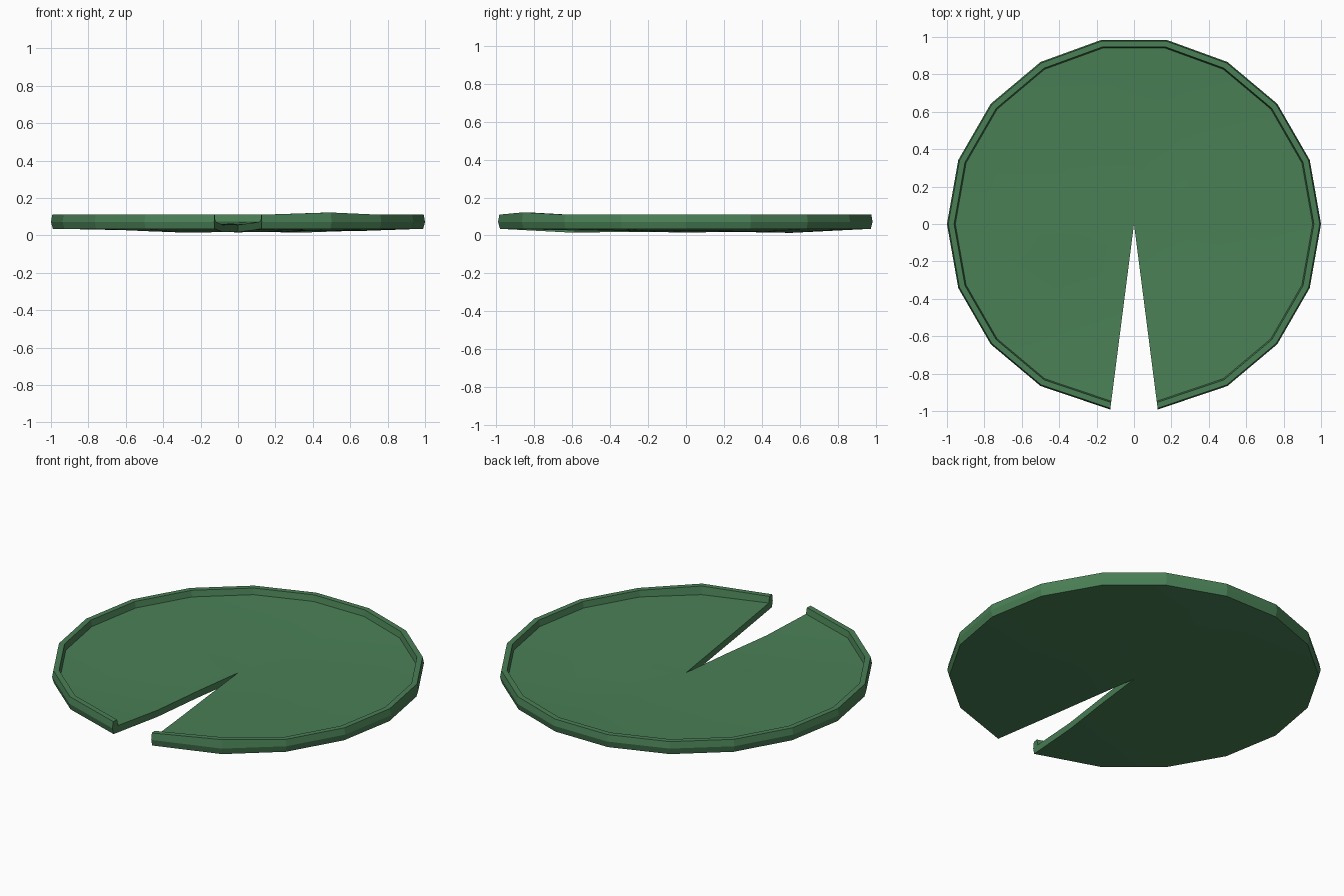
import bpy, bmesh, math

if "Cube" in bpy.data.objects:
    bpy.data.objects.remove(bpy.data.objects["Cube"])

green = bpy.data.materials.new("leaf green")
green.diffuse_color = (0.068, 0.215, 0.092, 1)
green.use_nodes = True
green.node_tree.nodes["Principled BSDF"].inputs["Base Color"].default_value = green.diffuse_color

# Spokes run from one side of the notch round to the other
ANGLES = [-82.7] + [-60 + 20 * i for i in range(16)] + [262.7]


def ripple(r, a):
    # gentle sag of the floor, deepest at the back right
    fade = max(0.0, 1 - abs(r - 0.6) / 0.38)
    t = math.radians(a)
    dip = 0.018 * math.exp(-((a - 60) / 25) ** 2)
    dip += 0.010 * math.exp(-((a - 255) / 30) ** 2)
    return -fade * (dip + 0.004 * math.cos(3 * t) + 0.003)


def rim_lift(a):
    return 0.012 if abs(a + 60) < 1 else 0.0


# Cross-section from underside centre, round the rim, to the top centre
# (radius, height, kind)
PROFILE = [(0.32, 0.023, "floor"), (0.64, 0.029, "floor"), (0.99, 0.035, "rim"),
           (1.0, 0.072, "rim"), (0.993, 0.11, "lip"), (0.962, 0.11, "lip"),
           (0.955, 0.074, "rim"), (0.64, 0.068, "floor"), (0.32, 0.062, "floor")]

bm = bmesh.new()
low = bm.verts.new((0, 0, 0.016))
high = bm.verts.new((0, 0, 0.056))
spokes = []
for a in ANGLES:
    t = math.radians(a)
    row = []
    for r, z, kind in PROFILE:
        if kind == "floor":
            z += ripple(r, a)
        elif kind == "lip":
            z += rim_lift(a)
        row.append(bm.verts.new((r * math.cos(t), r * math.sin(t), z)))
    spokes.append(row)

# Skin between neighbouring spokes
for s, n in zip(spokes, spokes[1:]):
    bm.faces.new((low, n[0], s[0]))
    bm.faces.new((high, s[-1], n[-1]))
    for k in range(len(s) - 1):
        bm.faces.new((s[k], n[k], n[k + 1], s[k + 1]))

# Cut walls of the notch, as strips joining underside to top
for s in (spokes[0], spokes[-1]):
    bm.faces.new((low, s[0], s[8], high))
    bm.faces.new((s[0], s[1], s[7], s[8]))
    bm.faces.new((s[1], s[2], s[6], s[7]))
    bm.faces.new((s[2], s[3], s[4], s[5], s[6]))

bmesh.ops.recalc_face_normals(bm, faces=bm.faces)
mesh = bpy.data.meshes.new("lily_pad")
bm.to_mesh(mesh)
bm.free()

# Rest on the ground
lowest = min(v.co.z for v in mesh.vertices)
for v in mesh.vertices:
    if v.co.z < 0.03:
        v.co.z = max(v.co.z, 0.004)
pad = bpy.data.objects.new("lily_pad", mesh)
bpy.context.collection.objects.link(pad)
mesh.materials.append(green)

bpy.context.view_layer.objects.active = pad
pad.select_set(True)
bpy.ops.object.shade_smooth_by_angle(angle=math.radians(15))
